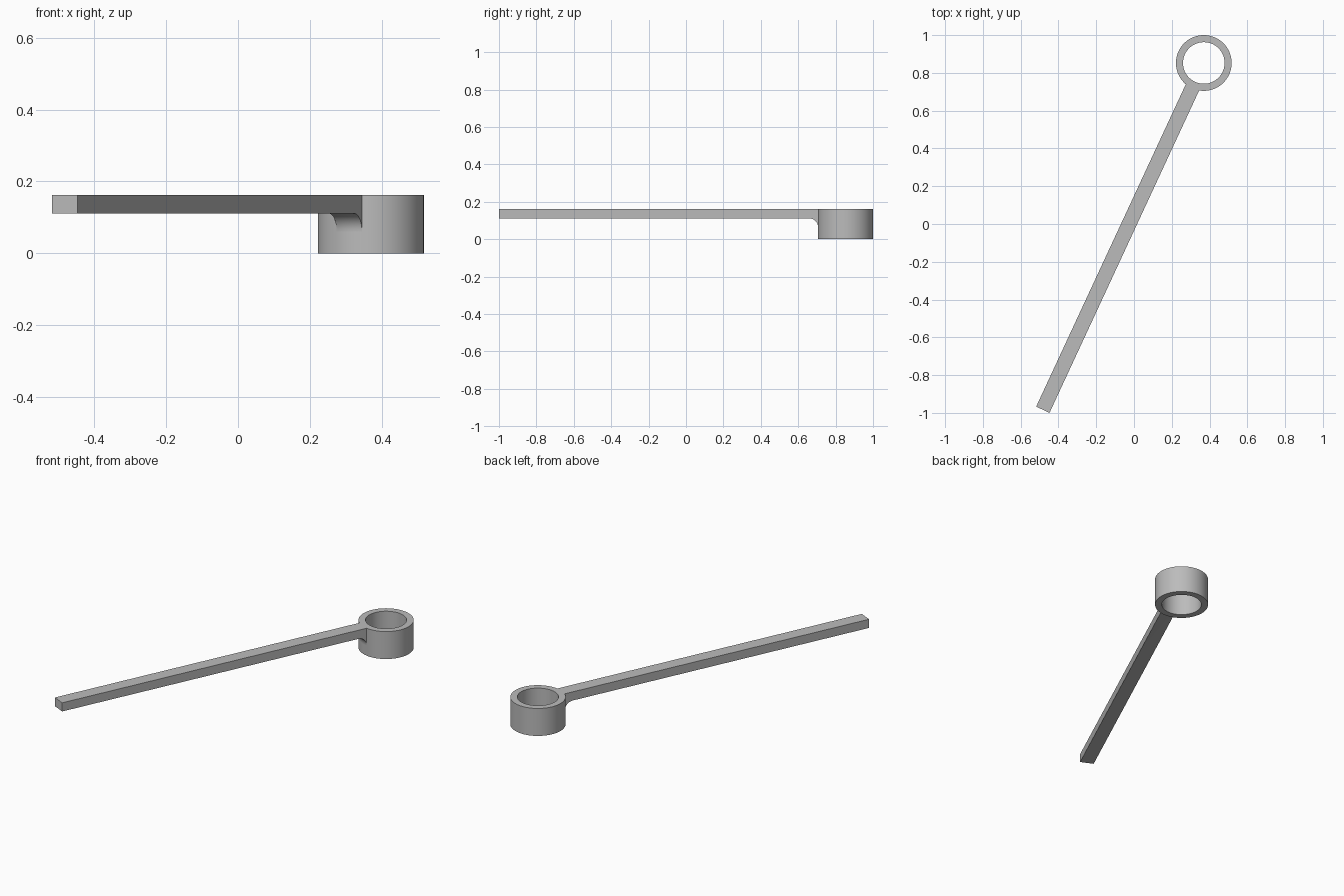
import bpy, bmesh, math
from mathutils import Matrix

if "Cube" in bpy.data.objects:
    bpy.data.objects.remove(bpy.data.objects["Cube"])

# Shared dimensions
HEIGHT = 0.162
OUTER, INNER = 0.1475, 0.11
ARM_BOTTOM, ARM_WIDTH, ARM_LENGTH = 0.111, 0.078, 2.024
FILLET = 0.05
PLACE = Matrix.Translation((0.3695, 0.8525, 0)) @ Matrix.Rotation(math.radians(245.1), 4, "Z")

grey = bpy.data.materials.new("plain grey")
grey.use_nodes = True
grey.diffuse_color = (0.5, 0.5, 0.5, 1)
grey.node_tree.nodes["Principled BSDF"].inputs["Base Color"].default_value = (0.5, 0.5, 0.5, 1)


def finish(bm, name):
    """Turn a bmesh into a placed, shaded object."""
    bmesh.ops.recalc_face_normals(bm, faces=bm.faces)
    mesh = bpy.data.meshes.new(name)
    bm.to_mesh(mesh)
    bm.free()
    mesh.materials.append(grey)
    obj = bpy.data.objects.new(name, mesh)
    bpy.context.collection.objects.link(obj)
    obj.matrix_world = PLACE
    bpy.ops.object.select_all(action="DESELECT")
    obj.select_set(True)
    bpy.context.view_layer.objects.active = obj
    bpy.ops.object.shade_smooth_by_angle(angle=math.radians(30))


# Ring: rectangular section turned about the vertical axis
SEGMENTS = 128
bm = bmesh.new()
section = [(INNER, 0), (OUTER, 0), (OUTER, HEIGHT), (INNER, HEIGHT)]
loops = []
for i in range(SEGMENTS):
    a = math.tau * i / SEGMENTS
    loops.append([bm.verts.new((r * math.cos(a), r * math.sin(a), z)) for r, z in section])
for i, loop in enumerate(loops):
    following = loops[(i + 1) % SEGMENTS]
    for j in range(4):
        k = (j + 1) % 4
        bm.faces.new((loop[j], following[j], following[k], loop[k]))
finish(bm, "ring")

# Arm: side profile as (distance from ring axis, height), with a fillet below
STEPS, COLUMNS = 12, 12
contact = OUTER - 0.0005
profile = [(contact, HEIGHT), (contact, ARM_BOTTOM - FILLET)]
for i in range(STEPS + 1):
    a = math.pi / 2 * i / STEPS
    profile.append((OUTER + FILLET * (1 - math.cos(a)), ARM_BOTTOM - FILLET * (1 - math.sin(a))))

# Sweep the profile across the arm, following the ring's curve at the joint
bm = bmesh.new()
columns = []
for c in range(COLUMNS + 1):
    y = ARM_WIDTH * (c / COLUMNS - 0.5)
    points = [(math.sqrt(r * r - y * y), z) for r, z in profile]
    points += [(ARM_LENGTH, ARM_BOTTOM), (ARM_LENGTH, HEIGHT)]
    columns.append([bm.verts.new((x, y, z)) for x, z in points])
for left, right in zip(columns, columns[1:]):
    for j in range(len(left)):
        k = (j + 1) % len(left)
        bm.faces.new((left[j], right[j], right[k], left[k]))
bm.faces.new(columns[0])
bm.faces.new(columns[-1])
finish(bm, "arm")
